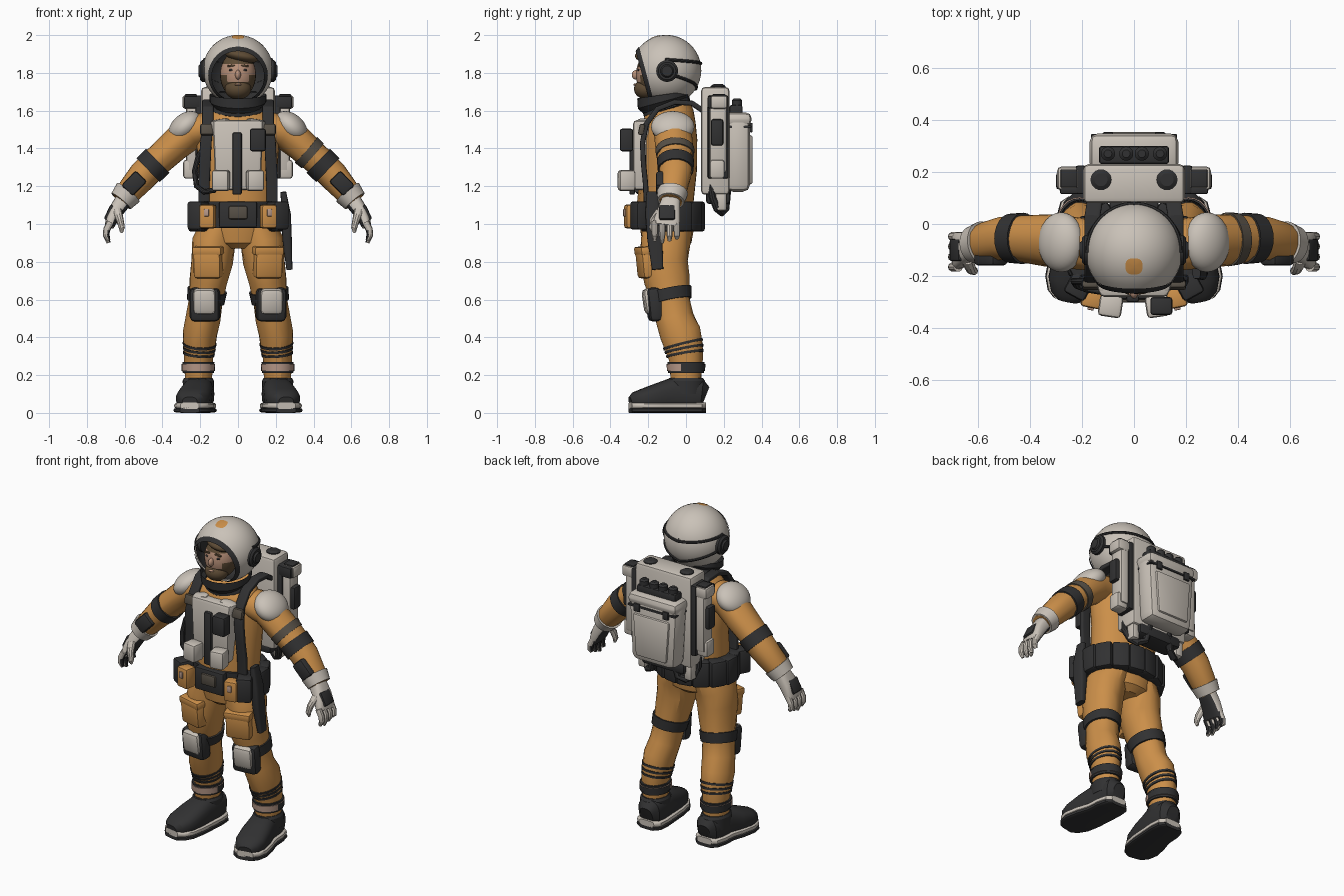
import bpy, bmesh, math, random
from mathutils import Vector, Matrix, Euler
random.seed(4)
if "Cube" in bpy.data.objects:
    bpy.data.objects.remove(bpy.data.objects["Cube"], do_unlink=True)

def material(name, *rgb):
    mat = bpy.data.materials.new(name)
    mat.use_nodes = True
    mat.diffuse_color = (*rgb, 1)
    mat.node_tree.nodes["Principled BSDF"].inputs["Base Color"].default_value = (*rgb, 1)
    return mat

ORANGE = material("orange_cloth", .6, .275, .067)
WHITE = material("off_white_shell", .59, .54, .48)
DARK = material("dark_rubber", .031, .031, .032)
STRAP = material("grey_webbing", .095, .08, .062)
SKIN = material("skin", .48, .28, .19)
HAIR = material("brown_hair", .11, .07, .035)
PINK = material("dusty_pink_strap", .48, .32, .25)

def finish(name, bm, mat, mirror):
    bmesh.ops.recalc_face_normals(bm, faces=bm.faces)
    for face in bm.faces:
        face.smooth = True
    for edge in bm.edges:
        edge.smooth = edge.calc_face_angle(0) < .5
    mesh = bpy.data.meshes.new(name)
    bm.to_mesh(mesh)
    bm.free()
    mesh.materials.append(mat)
    obj = bpy.data.objects.new(name, mesh)
    bpy.context.collection.objects.link(obj)
    if mirror:
        obj.modifiers.new("other_side", "MIRROR")
    return obj

def paint(obj, mat, rule):
    """Give a second colour to the faces that meet a rule."""
    obj.data.materials.append(mat)
    for face in obj.data.polygons:
        face.material_index = int(rule(face.normal, *face.center))

def box(name, loc, size, mat, bevel=.01, rot=(0, 0, 0), mirror=False, taper=1):
    bm = bmesh.new()
    bmesh.ops.create_cube(bm, size=1)
    for v in bm.verts:
        if v.co.z < 0:
            v.co.x *= taper
        v.co *= Vector(size)
    bmesh.ops.bevel(bm, geom=bm.edges[:], offset=bevel, segments=2, profile=.5, affect="EDGES")
    bm.transform(Matrix.LocRotScale(Vector(loc), Euler(rot), None))
    return finish(name, bm, mat, mirror)

def ball(name, loc, radii, mat, rot=(0, 0, 0), mirror=False):
    bm = bmesh.new()
    bmesh.ops.create_uvsphere(bm, u_segments=28, v_segments=20, radius=1)
    bm.transform(Matrix.LocRotScale(Vector(loc), Euler(rot), Vector(radii)))
    return finish(name, bm, mat, mirror)

def loft(name, sections, mat, ref=(0, 1, 0), n=24, square=1, cap=True, mirror=False, folds=0):
    """Skin rings (x, y, z, radius, radius) that stand across their path."""
    bm, rings = bmesh.new(), []
    for i, (x, y, z, a, b) in enumerate(sections):
        ahead = Vector(sections[min(i + 1, len(sections) - 1)][:3])
        along = ahead - Vector(sections[max(i - 1, 0)][:3])
        u = along.cross(Vector(ref)).normalized()
        v = along.cross(u).normalized()
        rings.append([])
        for k in range(n):
            c, s = (math.copysign(abs(w) ** square, w) for w in (math.cos(math.tau * k / n), math.sin(math.tau * k / n)))
            wrinkle = 1 + folds * random.uniform(-1, 1)
            rings[-1].append(bm.verts.new(Vector((x, y, z)) + (u * a * c + v * b * s) * wrinkle))
    for low, high in zip(rings, rings[1:]):
        for k in range(n):
            bm.faces.new((low[k], low[k - 1], high[k - 1], high[k]))
    for end in (rings[0], rings[-1]) if cap else ():
        bm.faces.new(end)
    return finish(name, bm, mat, mirror)

def band(name, path, axis, start, end, mat, grow=.01, mirror=True):
    """A strap that hugs a limb between two values of one axis."""
    def at(value):
        for p, q in zip(path, path[1:]):
            if min(p[axis], q[axis]) <= value <= max(p[axis], q[axis]):
                t = (value - p[axis]) / (q[axis] - p[axis])
                x, y, z, a, b = (i + (j - i) * t for i, j in zip(p, q))
                return x, y, z, a + grow, b + grow
    return loft(name, [at(start), at(end)], mat, mirror=mirror)

def dome(name, radius, pole, start, end, mat, cap=False, square=1):
    """Part of the helmet sphere between two angles from a pole."""
    pole, rings = Vector(pole).normalized(), []
    for i in range(17):
        angle = math.radians(start + (end - start) * i / 16)
        r = radius * math.sin(angle)
        rings.append((*(HELMET + pole * radius * math.cos(angle)), r, r))
    return loft(name, rings, mat, ref=(1, 0, 0), n=40, cap=cap, square=square)

# Helmet, open at the face
HELMET, FACE, UP = Vector((0, -.105, 1.815)), (0, -1, -.27), (0, 0, 1)
dome("helmet_shell", .186, FACE, 54, 179, WHITE)
dome("helmet_lining", .178, FACE, 54, 179, DARK)
dome("helmet_rim", .19, FACE, 47, 56, DARK)
dome("helmet_crown_mark", .188, (0, -.33, 1), 1, 10, ORANGE, cap=True, square=.7)
for label, x, r in (("ear_cup", .2, .058), ("ear_cap", .21, .035)):
    loft(label, [(x - .05, -.1, 1.81, r, r), (x - .01, -.1, 1.81, r, r), (x, -.1, 1.81, r * .8, r * .8)], DARK, ref=UP, mirror=True)
for label, front, back in (("upper_seam", .035, .055), ("lower_seam", -.1, -.015)):
    lifts = [(t / 5, front + (back - front) * t / 8) for t in range(9)]
    arc = [(math.sin(t) * r, math.cos(t) * r + HELMET.y, HELMET.z + h, .009, .009) for t, h in lifts for r in [math.sqrt(.186 ** 2 - h * h)]]
    loft(label, arc, DARK, ref=UP, n=8, mirror=True)
# Head
head = ball("head", (0, -.165, 1.79), (.095, .1, .125), SKIN)
paint(head, HAIR, lambda normal, x, y, z: z > 1.855 or y > -.175 or z < 1.76 or (abs(x) > .06 and z < 1.79))
ball("hair_tuft", (.02, -.19, 1.89), (.09, .08, .035), HAIR, rot=(0, .2, 0))
ball("nose", (0, -.265, 1.79), (.015, .022, .025), SKIN)
ball("eye", (.035, -.248, 1.815), (.014, .01, .007), DARK, mirror=True)
box("eyebrow", (.037, -.25, 1.838), (.04, .015, .01), HAIR, .003, rot=(0, .15, 0), mirror=True)
ball("beard", (0, -.21, 1.715), (.07, .065, .055), HAIR)
ball("lips", (0, -.268, 1.738), (.02, .011, .006), SKIN)
# Neck ring and torso
loft("neck_ring", [(0, -.09, 1.585, .115, .115), (0, -.1, 1.61, .14, .13), (0, -.105, 1.63, .13, .13),
                   (0, -.115, 1.65, .15, .145), (0, -.12, 1.685, .15, .14)], DARK, cap=False)
loft("torso", [(0, -.1, .87, .08, .09), (0, -.1, .9, .16, .13), (0, -.1, .96, .19, .14), (0, -.11, 1.1, .2, .15), (0, -.09, 1.3, .21, .15),
               (0, -.09, 1.45, .22, .15), (0, -.09, 1.54, .2, .14), (0, -.09, 1.59, .16, .13), (0, -.1, 1.62, .12, .12)], ORANGE, n=32, folds=.015)
# Chest pack
box("chest_panel", (0, -.235, 1.365), (.27, .09, .37), WHITE, .02, taper=.88)
box("chest_yoke", (.09, -.225, 1.51), (.1, .08, .09), WHITE, .02, rot=(0, .15, -.2), mirror=True)
box("centre_strip", (-.005, -.285, 1.32), (.05, .03, .33), DARK)
box("chest_radio", (.105, -.315, 1.445), (.085, .07, .12), DARK, .012)
box("chest_pouch", (.09, -.315, 1.23), (.09, .085, .11), WHITE, .015, rot=(0, 0, .15), mirror=True)
hose = [(-.17, -.22, 1.42), (-.21, -.22, 1.36), (-.23, -.22, 1.28), (-.22, -.235, 1.2), (-.18, -.25, 1.17), (-.12, -.26, 1.18)]
loft("breathing_hose", [(*p, .014, .014) for p in hose], DARK, n=10)
# Shoulder harness
strap = [(.15, .09, 1.6), (.16, .03, 1.64), (.16, -.06, 1.645), (.16, -.15, 1.61), (.16, -.21, 1.53),
         (.17, -.23, 1.43), (.175, -.225, 1.32), (.18, -.215, 1.22), (.18, -.21, 1.12)]
loft("shoulder_strap", [(*p, .014, .03) for p in strap], DARK, ref=(1, 0, 0), square=.4, mirror=True)
box("strap_buckle", (.165, -.235, 1.5), (.07, .03, .06), STRAP, rot=(-.2, 0, 0), mirror=True)
# Belt, pouches and holster
loft("belt", [(0, -.11, .98, .205, .16), (0, -.11, 1.12, .21, .165)], DARK, n=32)
box("belt_front_plate", (0, -.27, 1.05), (.2, .04, .14), DARK)
box("belt_buckle", (0, -.287, 1.06), (.1, .03, .07), STRAP)
box("belt_corner_pouch", (.21, -.235, 1.045), (.09, .1, .15), DARK, .015, rot=(0, 0, .5), mirror=True)
box("belt_front_pouch", (.16, -.285, 1.04), (.08, .075, .125), ORANGE, .012, rot=(0, 0, .2), mirror=True)
box("front_pouch_snap", (.167, -.325, 1.06), (.025, .012, .04), PINK, .004, rot=(0, 0, .2), mirror=True)
for i, degrees in enumerate((-25, 3, 30, 56, 79)):
    t = math.radians(degrees)
    spot = (.225 * math.cos(t), -.11 + .17 * math.sin(t), 1.04)
    box(f"belt_pouch_{i}", spot, (.075, .1, .16), DARK, .015, rot=(0, 0, t), mirror=True)
loft("holster", [(.24, -.18, 1.17, .015, .03), (.255, -.175, 1.05, .025, .04), (.26, -.165, .92, .025, .04), (.272, -.15, .76, .016, .03)], DARK, square=.5)
# Legs
LEG = [(.1, -.1, .98, .1, .13), (.13, -.11, .9, .115, .13), (.14, -.115, .8, .11, .125), (.155, -.1, .7, .1, .12), (.17, -.08, .6, .09, .1),
       (.185, -.06, .5, .09, .1), (.2, -.03, .42, .09, .11), (.205, -.01, .34, .082, .1), (.21, 0, .28, .075, .09), (.21, 0, .15, .07, .08)]
loft("leg", LEG, ORANGE, mirror=True, folds=.03)
box("thigh_pocket", (.155, -.2, .795), (.15, .1, .16), ORANGE, .018, rot=(.1, 0, .25), mirror=True)
box("thigh_pocket_flap", (.155, -.208, .86), (.16, .1, .045), ORANGE, rot=(.1, 0, .25), mirror=True)
band("knee_strap", LEG, 2, .65, .59, DARK)
box("knee_backing", (.175, -.165, .575), (.16, .08, .18), DARK, .025, rot=(.1, 0, .1), mirror=True)
box("knee_pad", (.177, -.195, .59), (.125, .06, .14), WHITE, .028, rot=(.15, 0, .1), mirror=True)
for i, z in enumerate((.37, .345, .32)):
    band(f"shin_stripe_{i}", LEG, 2, z, z - .013, DARK, grow=.005)
band("ankle_strap", LEG, 2, .27, .21, DARK)
paint(band("ankle_front_strap", LEG, 2, .258, .222, PINK, grow=.015), DARK, lambda normal, x, y, z: normal.y > -.15 and abs(normal.z) < .5)
# Boots
BOOT = [(.2, .105, .09, .04, .05), (.2, .08, .1, .07, .08), (.205, .02, .1, .08, .09), (.21, -.06, .1, .08, .09),
        (.225, -.14, .085, .09, .075), (.24, -.22, .07, .09, .06), (.25, -.27, .06, .07, .05), (.255, -.295, .055, .04, .03)]
loft("boot", BOOT, DARK, ref=UP, square=.75, mirror=True)
loft("boot_sole", [(x, y, .038, a + .01, .018) for x, y, z, a, b in BOOT], WHITE, ref=UP, square=.5, mirror=True)
loft("boot_tread", [(x, y, .014, a + .013, .014) for x, y, z, a, b in BOOT], DARK, ref=UP, square=.5, mirror=True)
loft("boot_collar", [(.21, 0, .1, .08, .1), (.21, 0, .17, .083, .1), (.21, 0, .185, .075, .09)], DARK, mirror=True)
# Arms
ARM = [(.16, -.08, 1.51, .08, .1), (.25, -.07, 1.49, .095, .1), (.34, -.06, 1.41, .085, .1), (.43, -.055, 1.33, .08, .09),
       (.5, -.055, 1.26, .08, .085), (.57, -.07, 1.18, .07, .075), (.62, -.08, 1.12, .055, .06)]
loft("arm", ARM, ORANGE, mirror=True, folds=.03)
ball("shoulder_pad", (.28, -.07, 1.515), (.1, .115, .068), WHITE, rot=(0, .7, 0), mirror=True)
band("left_upper_arm_strap", ARM, 0, .36, .395, STRAP, grow=.006, mirror=False)
band("elbow_strap", ARM, 0, .425, .475, DARK, grow=.008)
box("forearm_pad", (.55, -.13, 1.215), (.11, .06, .085), DARK, .015, rot=(0, .8, 0), mirror=True)
band("glove_cuff", ARM, 0, .58, .619, WHITE, grow=.011)
# Gloves, dark on the gripping side
palm = [(.61, -.08, 1.12, .045, .05), (.645, -.09, 1.07, .04, .06), (.67, -.1, 1.02, .032, .07), (.68, -.105, .99, .025, .07)]
glove = [loft("palm", palm, WHITE, square=.7, mirror=True)]
box("hand_back_plate", (.682, -.1, 1.06), (.025, .085, .085), DARK, rot=(0, -.45, 0), mirror=True)
for i in range(4):
    y, tip = -.165 + i * .039, .9 + .012 * abs(i - 1)
    finger = [(.675, y, 1.01, .02, .018), (.695, y, .97, .019, .018), (.698, y, .94, .017, .017), (.685, y, tip, .01, .01)]
    glove.append(loft(f"finger_{i}", finger, WHITE, n=10, mirror=True))
for part in glove:
    paint(part, DARK, lambda normal, x, y, z: normal.x < -.5)
thumb = [(.64, -.14, 1.07, .025, .02), (.625, -.175, 1.02, .02, .02), (.615, -.18, .98, .016, .016), (.617, -.175, .955, .008, .008)]
loft("thumb", thumb, WHITE, n=10, mirror=True)
# Life support backpack
box("pack_frame", (0, .155, 1.44), (.39, .15, .57), WHITE, .02)
box("pod_gasket", (.205, .17, 1.46), (.04, .11, .44), DARK, mirror=True)
box("pack_side_pod", (.235, .17, 1.47), (.08, .09, .4), WHITE, .015, mirror=True)
box("pod_cap", (.245, .175, 1.645), (.1, .09, .07), WHITE, .015, mirror=True)
box("pod_cap_front", (.24, .13, 1.645), (.09, .03, .065), DARK, .008, mirror=True)
box("pod_cap_top", (.25, .175, 1.68), (.065, .07, .015), DARK, .005, mirror=True)
box("pod_module", (.275, .165, 1.485), (.05, .065, .14), DARK, .012, mirror=True)
box("pod_base", (.25, .165, 1.29), (.08, .08, .1), WHITE, .015, mirror=True)
loft("pack_knob", [(.127, .17, 1.71, .04, .04), (.127, .17, 1.73, .04, .04), (.127, .17, 1.74, .025, .025)], DARK, mirror=True)
box("pack_bag", (0, .275, 1.37), (.34, .13, .4), WHITE, .04, taper=.88)
box("bag_lid", (0, .275, 1.555), (.34, .145, .07), WHITE, .03)
box("bag_pocket", (0, .335, 1.34), (.25, .035, .26), WHITE, .012, taper=.85)
box("bag_strap", (0, .277, 1.515), (.33, .138, .015), DARK, .005)
box("bag_buckle", (.1, .345, 1.51), (.04, .015, .05), DARK, .005, mirror=True)
box("valve_block", (0, .265, 1.6), (.27, .07, .06), DARK, .012)
for i, x in enumerate((.03, .1)):
    loft(f"valve_{i}", [(x, .27, 1.6, .027, .027), (x, .27, 1.655, .027, .027), (x, .27, 1.665, .015, .015)], DARK, mirror=True)
box("pack_underside", (0, .17, 1.14), (.3, .13, .07), DARK, .02)
pipe = [(.17, .12, 1.25), (.185, .14, 1.14), (.165, .165, 1.08), (.13, .19, 1.06), (.09, .21, 1.08), (.07, .22, 1.18)]
loft("lower_hose", [(*p, .02, .02) for p in pipe], DARK, n=10, mirror=True)
box("lower_fitting", (.16, .185, 1.12), (.05, .06, .1), WHITE, .012, mirror=True)
